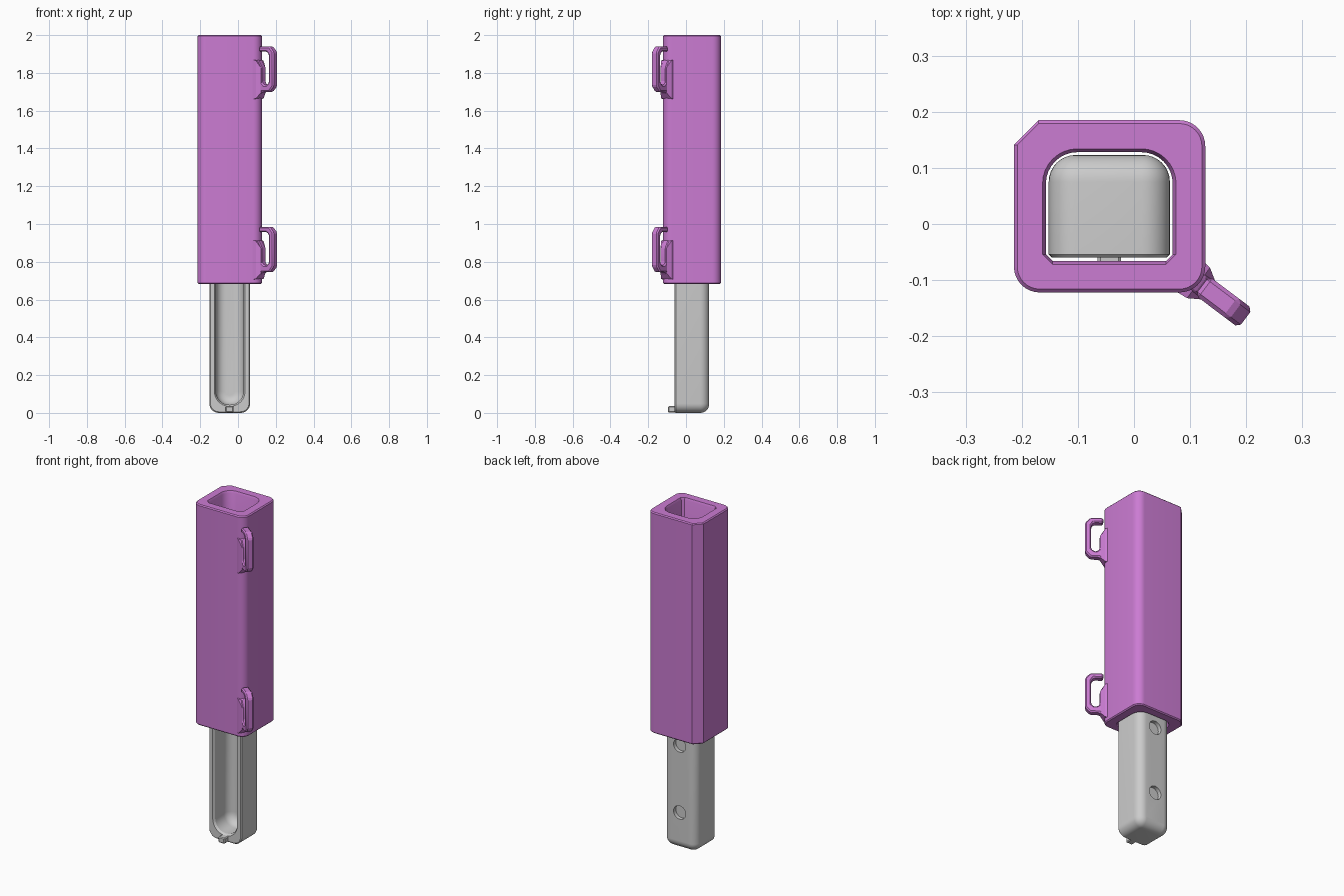
import bpy, bmesh, math
from mathutils import Vector, Matrix

if "Cube" in bpy.data.objects:
    bpy.data.objects.remove(bpy.data.objects["Cube"])

SEG = 8
purple = bpy.data.materials.new("purple_plastic")
purple.diffuse_color = (0.60, 0.20, 0.65, 1)
purple.use_nodes = True
purple.node_tree.nodes["Principled BSDF"].inputs["Base Color"].default_value = purple.diffuse_color


def ring(box, radii, inset=0.0, chamfered=()):
    """Rounded rectangle outline; corners listed in chamfered are cut straight."""
    a0, a1, b0, b1 = box[0] + inset, box[1] - inset, box[2] + inset, box[3] - inset
    corners = [(a1, b1, 1, 1), (a0, b1, -1, 1), (a0, b0, -1, -1), (a1, b0, 1, -1)]
    pts = []
    for i, (a, b, sa, sb) in enumerate(corners):
        r = max(radii[i] - inset, 0.002)
        for k in range(SEG + 1):
            t = k / SEG
            if i % 2:
                t = 1 - t
            if i in chamfered:
                u, v = 1 - t, t
            else:
                u, v = math.cos(t * math.pi / 2), math.sin(t * math.pi / 2)
            pts.append((a - sa * r * (1 - u), b - sb * r * (1 - v)))
    return pts


def finish(bm, name, mat=None, angle=30):
    bmesh.ops.recalc_face_normals(bm, faces=bm.faces)
    me = bpy.data.meshes.new(name)
    bm.to_mesh(me)
    bm.free()
    ob = bpy.data.objects.new(name, me)
    bpy.context.collection.objects.link(ob)
    if mat:
        me.materials.append(mat)
    bpy.ops.object.select_all(action='DESELECT')
    bpy.context.view_layer.objects.active = ob
    ob.select_set(True)
    bpy.ops.object.shade_smooth_by_angle(angle=math.radians(angle))
    return ob


def loft(rings, closed):
    """Skin a list of 3D rings; closed joins last to first, otherwise caps both ends."""
    bm = bmesh.new()
    vs = [[bm.verts.new(p) for p in r] for r in rings]
    n = len(vs[0])
    for i in range(len(vs) - (0 if closed else 1)):
        lo, hi = vs[i], vs[(i + 1) % len(vs)]
        for j in range(n):
            k = (j + 1) % n
            bm.faces.new((lo[j], lo[k], hi[k], hi[j]))
    if not closed:
        bm.faces.new(vs[0])
        bm.faces.new(vs[-1])
    return bm


def bevel_all(bm, w):
    bmesh.ops.recalc_face_normals(bm, faces=bm.faces)
    bmesh.ops.bevel(bm, geom=bm.edges[:], offset=w, segments=1, affect='EDGES')


# Outer sleeve: hollow tube with one chamfered outer corner
Z0, Z1, C = 0.682, 2.0, 0.006
OUT, OUT_R = (-0.214, 0.127, -0.122, 0.185), (0.046, 0.044, 0.046, 0.046)
HOLE, HOLE_R = (-0.157, 0.069, -0.066, 0.128), (0.056, 0.056, 0.012, 0.012)


def outer(inset, z):
    return [(x, y, z) for x, y in ring(OUT, OUT_R, inset, (1,))]


def inner(inset, z):
    return [(x, y, z) for x, y in ring(HOLE, HOLE_R, inset, (2, 3))]


finish(loft([outer(C, Z0), outer(0, Z0 + C), outer(0, Z1 - C), outer(C, Z1),
             inner(-C, Z1), inner(0, Z1 - 2 * C), inner(0, Z0 + 2 * C), inner(-C, Z0)],
            True), "sleeve", purple)

# Inner slider: long tray open to the front, rounded towards the back
TOP, FRONT, BACK, FLOOR = 1.28, -0.06, 0.123, 0.085
BODY, BODY_R = (-0.152, 0.064, 0.0, TOP), (0.05,) * 4
CAV, CAV_R = (-0.117, 0.029, 0.043, TOP - 0.043), (0.07,) * 4


def at_y(box, radii, inset, y):
    return [(x, y, z) for x, z in ring(box, radii, inset)]


arc = [k / 8 * math.pi / 2 for k in range(9)]
rings = [at_y(CAV, CAV_R, 0.05 * (1 - math.cos(t)), FLOOR - 0.05 * (1 - math.sin(t)))
         for t in reversed(arc)]
rings += [at_y(CAV, CAV_R, 0, FRONT + 0.012), at_y(CAV, CAV_R, -0.008, FRONT),
          at_y(BODY, BODY_R, 0.006, FRONT), at_y(BODY, BODY_R, 0, FRONT + 0.006)]
rings += [at_y(BODY, BODY_R, 0.048 * (1 - math.cos(t)), BACK - 0.048 * (1 - math.sin(t)))
          for t in arc]
slider = finish(loft(rings, False), "slider")

# Round blind recesses along the back of the slider
bm = bmesh.new()
for z in (0.22, 0.62, 1.02):
    bmesh.ops.create_cone(bm, cap_ends=True, segments=32, radius1=0.04, radius2=0.04, depth=0.06,
                          matrix=Matrix.Translation((-0.044, BACK + 0.008, z))
                          @ Matrix.Rotation(math.pi / 2, 4, 'X'))
cutter = finish(bm, "recess_cutter")
cutter.hide_render = True
mod = slider.modifiers.new("recesses", 'BOOLEAN')
mod.operation, mod.solver, mod.object = 'DIFFERENCE', 'EXACT', cutter
bpy.context.view_layer.objects.active = slider
bpy.ops.object.modifier_apply(modifier=mod.name)
bpy.data.objects.remove(cutter)
slider.select_set(True)
bpy.ops.object.shade_smooth_by_angle(angle=math.radians(30))

# Small pull tab at the foot of the slider
bm = bmesh.new()
bmesh.ops.create_cube(bm, size=1, matrix=Matrix.Translation((-0.044, -0.073, 0.019))
                      @ Matrix.Diagonal((0.042, 0.044, 0.034, 1)))
bevel_all(bm, 0.005)
finish(bm, "pull_tab")

# Open hooks standing off the front right corner, drawn as (reach, height) profile
HOOK = [(-0.03, -0.045), (0.0, -0.03), (0.03, 0.0), (0.078, 0.0), (0.105, 0.03), (0.105, 0.21),
        (0.078, 0.24), (0.008, 0.24), (0.008, 0.212), (0.06, 0.212), (0.073, 0.195),
        (0.073, 0.05), (0.058, 0.036), (0.042, 0.036), (0.027, 0.05), (0.027, 0.13),
        (0.002, 0.17), (-0.03, 0.17)]
ANG = math.radians(-37)
REACH = Vector((math.cos(ANG), math.sin(ANG), 0))
SIDE = Vector((-REACH.y, REACH.x, 0))


def hook_point(r, s, z, base):
    return Vector((0.115, -0.105, base + z)) + REACH * r + SIDE * s


for label, base in (("lower", 0.745), ("upper", 1.70)):
    bm = loft([[hook_point(r, s, z, base) for r, z in HOOK] for s in (-0.021, 0.021)], False)
    bevel_all(bm, 0.007)
    finish(bm, label + "_hook", purple, 20)
    # Flared root that blends the hook into the sleeve
    foot = [(-0.02, 0.036, -0.04, 0.17), (0.0, 0.034, -0.035, 0.165), (0.024, 0.019, -0.004, 0.125)]
    bm = loft([[hook_point(r, s, z, base) for s, z in ((-w, lo), (w, lo), (w, hi), (-w, hi))]
               for r, w, lo, hi in foot], False)
    finish(bm, label + "_hook_root", purple, 20)
